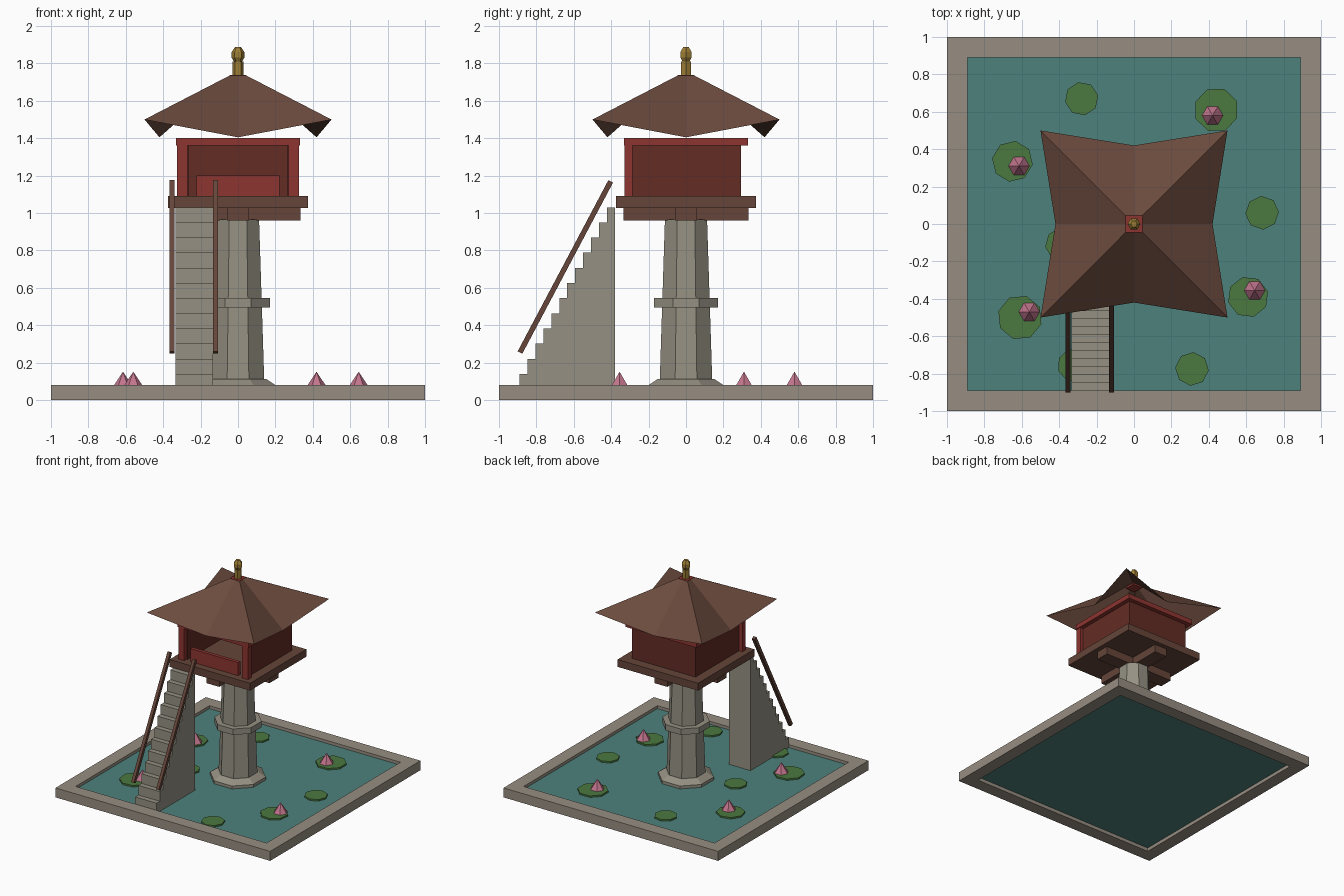
import bpy, bmesh
from math import pi, sin, cos, atan2, hypot
from mathutils import Matrix

cube = bpy.data.objects.get("Cube")
if cube:
    bpy.data.objects.remove(cube, do_unlink=True)


def material(name, r, g, b):
    m = bpy.data.materials.new(name)
    m.use_nodes = True
    m.diffuse_color = (r, g, b, 1)
    m.node_tree.nodes["Principled BSDF"].inputs["Base Color"].default_value = (r, g, b, 1)
    return m


rim_stone = material("rim stone", .31, .27, .22)
stone = material("tower stone", .30, .28, .225)
water = material("pond water", .075, .22, .20)
leaf = material("leaf green", .07, .19, .05)
pink = material("blossom pink", .55, .18, .27)
red = material("painted red", .27, .035, .03)
dark_red = material("dark red wall", .125, .025, .018)
tile = material("roof brown", .15, .07, .048)
timber = material("timber brown", .13, .06, .042)
gold = material("gold", .34, .21, .035)


def finish(name, bm, mat):
    me = bpy.data.meshes.new(name)
    bmesh.ops.recalc_face_normals(bm, faces=bm.faces)
    bm.to_mesh(me)
    bm.free()
    me.materials.append(mat)
    ob = bpy.data.objects.new(name, me)
    bpy.context.collection.objects.link(ob)
    return ob


def box(name, mat, x, y, z):
    """Box from three (min, max) ranges."""
    bm = bmesh.new()
    bmesh.ops.create_cube(bm, size=1)
    for v in bm.verts:
        v.co = [r[0] if c < 0 else r[1] for r, c in zip((x, y, z), v.co)]
    return finish(name, bm, mat)


def lathe(name, mat, profile, sides, at=(0, 0), turn=0.0):
    """Faceted solid from (radius, z) pairs, with closed ends."""
    bm = bmesh.new()
    angles = [turn + 2 * pi * i / sides for i in range(sides)]
    rings = [[bm.verts.new((at[0] + r * cos(a), at[1] + r * sin(a), z)) for a in angles]
             for r, z in profile]
    for low, high in zip(rings, rings[1:]):
        for i in range(sides):
            j = (i + 1) % sides
            bm.faces.new((low[i], low[j], high[j], high[i]))
    bm.faces.new(rings[0][::-1])
    bm.faces.new(rings[-1])
    return finish(name, bm, mat)


# Pond basin
IN = .89
for side, s in (("left", 1), ("right", -1)):
    xs = sorted((s * IN, s))
    box(f"pond_rim_{side}", rim_stone, xs, (-1, 1), (0, .08))
for side, s in (("back", 1), ("front", -1)):
    ys = sorted((s * IN, s))
    box(f"pond_rim_{side}", rim_stone, (-IN, IN), ys, (0, .08))
box("pond_water", water, (-IN, IN), (-IN, IN), (.03, .055))

# Lily pads and blossoms
pads = [(-.28, .67, .09), (.44, .61, .12), (-.65, .335, .11), (.685, .06, .09), (.61, -.39, .11),
        (-.61, -.5, .12), (.31, -.775, .09), (-.385, -.11, .09), (-.32, -.755, .09)]
for i, (x, y, r) in enumerate(pads):
    lathe(f"lily_pad_{i + 1}", leaf, [(r, .055), (r, .068)], 8, (x, y), .2 + i)
for i, spot in enumerate([(-.615, .31), (.42, .58), (.645, -.355), (-.56, -.47)]):
    lathe(f"lily_blossom_{i + 1}", pink, [(.056, .068), (.001, .15)], 6, spot)

# Octagonal stone column
EIGHTH = pi / 8
lathe("column_foot", stone, [(.217, .035), (.217, .08), (.165, .112)], 8, turn=EIGHTH)
lathe("column_shaft", stone, [(.152, .1), (.122, .965)], 8, turn=EIGHTH)
lathe("column_band", stone, [(.184, .495), (.184, .545)], 8, turn=EIGHTH)

# Stairs cut from one stepped profile
STEPS, RUN, RISE = 12, .0425, .081
outline = [(-.38, .05), (-.89, .05)]
for i in range(STEPS):
    top = .14 + RISE * i
    outline += [(-.89 + RUN * i, top), (-.89 + RUN * (i + 1), top)]
bm = bmesh.new()
face = bm.faces.new([bm.verts.new((-.335, y, z)) for y, z in outline])
side = bmesh.ops.extrude_face_region(bm, geom=[face])["geom"]
bmesh.ops.translate(bm, vec=(.2, 0, 0), verts=[v for v in side if isinstance(v, bmesh.types.BMVert)])
finish("stairs", bm, stone)

# Sloping handrails
dy, dz = .485, .915
for side, x in (("right", -.353), ("left", -.121)):
    length = hypot(dy, dz)
    rail = box(f"handrail_{side}", timber, (-.013, .013), (-length / 2, length / 2), (-.014, .014))
    rail.data.transform(Matrix.Translation((x, -.645, .712)) @ Matrix.Rotation(atan2(dz, dy), 4, 'X'))

# Crossed beams and platform
box("beam_across", timber, (-.335, .335), (-.06, .06), (.96, 1.028))
box("beam_along", timber, (-.06, .06), (-.335, .335), (.96, 1.028))
box("platform", timber, (-.375, .375), (-.375, .375), (1.028, 1.09))

# Cabin, open to the front
WALL, IW, FLOOR, HEAD = .295, .262, 1.09, 1.36
for side, s in (("left", 1), ("right", -1)):
    box(f"cabin_wall_{side}", dark_red, sorted((s * IW, s * WALL)), (-WALL, WALL), (FLOOR, HEAD))
    box(f"front_post_{side}", red, sorted((s * .27, s * .325)), (-.33, -.285), (FLOOR, HEAD))
box("cabin_wall_back", dark_red, (-IW, IW), (IW, WALL), (FLOOR, HEAD))
box("front_parapet", red, (-.222, .222), (-.315, -.285), (FLOOR, 1.2))
box("top_plate", red, (-.332, .332), (-.332, .332), (HEAD, 1.402))

# Swept roof shell: corners lifted, middles drawn in and down
corners = [(-1, -1), (0, -1), (1, -1), (1, 0), (1, 1), (0, 1), (-1, 1), (-1, 0)]
bm = bmesh.new()
eave, crown = [], []
for x, y in corners:
    reach, z = (.5, 1.5) if x and y else (.42, 1.405)
    eave.append(bm.verts.new((x * reach, y * reach, z)))
    crown.append(bm.verts.new((x * .045, y * .045, 1.735)))
for i in range(8):
    j = (i + 1) % 8
    bm.faces.new((eave[i], eave[j], crown[j], crown[i]))
finish("roof", bm, tile)
box("roof_cap", red, (-.045, .045), (-.045, .045), (1.72, 1.737))

# Finial
lathe("finial_stem", gold, [(.03, 1.735), (.03, 1.81)], 6)
lathe("finial_bud", gold, [(.02, 1.808), (.035, 1.832), (.035, 1.86), (.017, 1.887)], 6)
